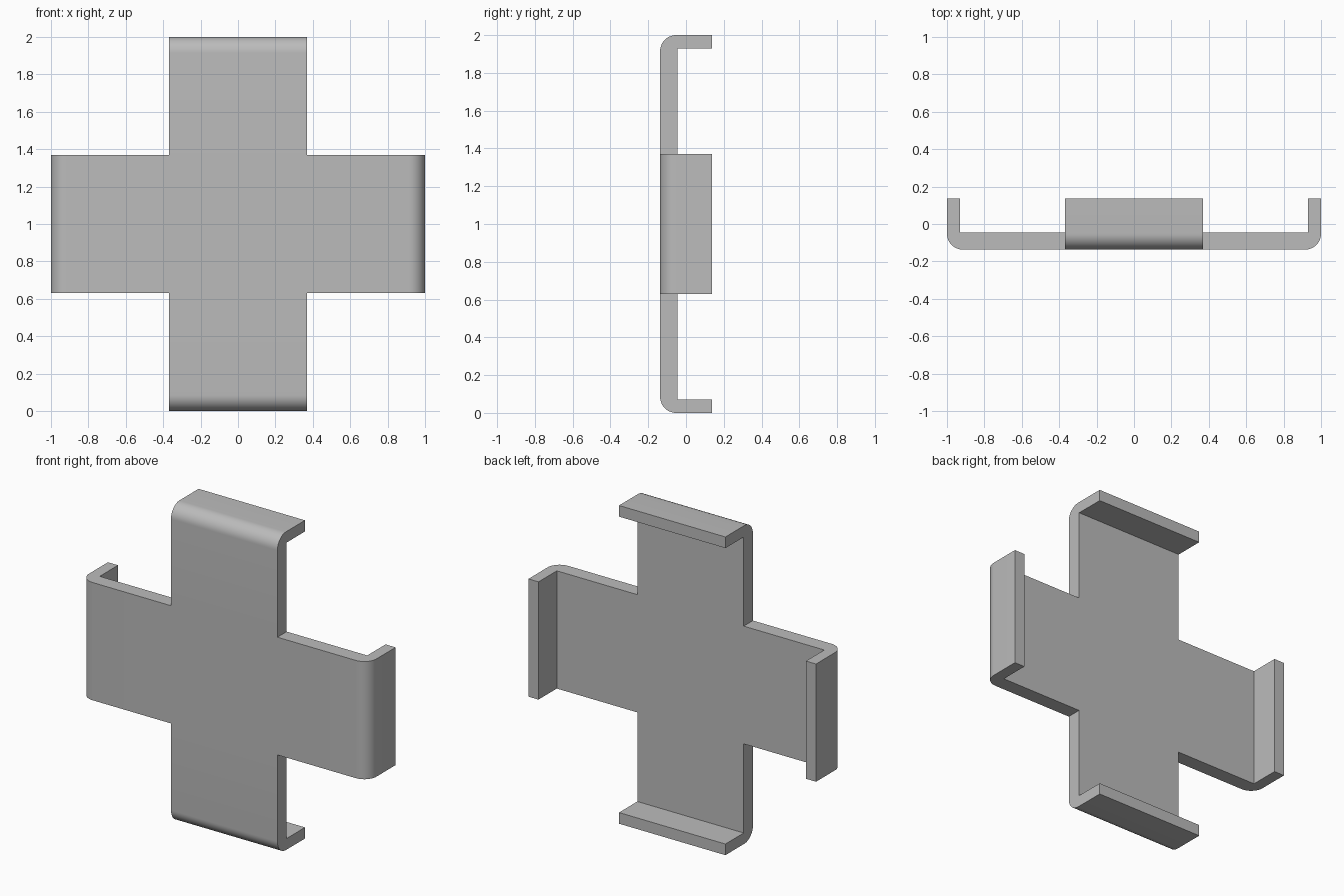
import bpy, bmesh, math
from mathutils import Matrix, Vector

if "Cube" in bpy.data.objects:
    bpy.data.objects.remove(bpy.data.objects["Cube"], do_unlink=True)

HALF = 0.37             # half width of each arm
REACH = 1.0             # centre to outer face of a lip
FRONT, INNER, BACK = -0.137, -0.045, 0.137
LIP = 0.07              # lip thickness
RADIUS = 0.085          # outer bend radius
STEPS = 12

grey = bpy.data.materials.new("plain grey")
grey.use_nodes = True
colour = (0.5, 0.5, 0.5, 1)
grey.diffuse_color = colour
grey.node_tree.nodes["Principled BSDF"].inputs["Base Color"].default_value = colour

# Arm cross-section (distance from centre, depth), open where it joins the hub
bend = [(REACH - RADIUS + RADIUS * math.sin(a), FRONT + RADIUS - RADIUS * math.cos(a))
        for a in (math.pi / 2 * i / STEPS for i in range(STEPS + 1))]
profile = [(HALF, FRONT)] + bend + [(REACH, BACK), (REACH - LIP, BACK),
                                    (REACH - LIP, INNER), (HALF, INNER)]

bm = bmesh.new()
lift = Vector((0, 0, REACH))

# Four bent arms around the hub
for k in range(4):
    turn = Matrix.Rotation(k * math.pi / 2, 3, 'Y')
    low, high = ([bm.verts.new(turn @ Vector((d, y, z)) + lift) for d, y in profile]
                 for z in (-HALF, HALF))
    for i in range(len(profile) - 1):
        bm.faces.new((low[i], low[i + 1], high[i + 1], high[i]))
    bm.faces.new(low)
    bm.faces.new(high[::-1])

# Square hub, front and back skins only
for y in (FRONT, INNER):
    bm.faces.new([bm.verts.new((x * HALF, y, REACH + z * HALF))
                  for x, z in ((-1, -1), (1, -1), (1, 1), (-1, 1))])

bmesh.ops.remove_doubles(bm, verts=bm.verts, dist=0.0001)
bmesh.ops.recalc_face_normals(bm, faces=bm.faces)
mesh = bpy.data.meshes.new("cross_bracket")
bm.to_mesh(mesh)
bm.free()
mesh.materials.append(grey)

bracket = bpy.data.objects.new("cross_bracket", mesh)
bpy.context.collection.objects.link(bracket)
bpy.ops.object.select_all(action='DESELECT')
bracket.select_set(True)
bpy.context.view_layer.objects.active = bracket
bpy.ops.object.shade_smooth_by_angle(angle=math.radians(30))
